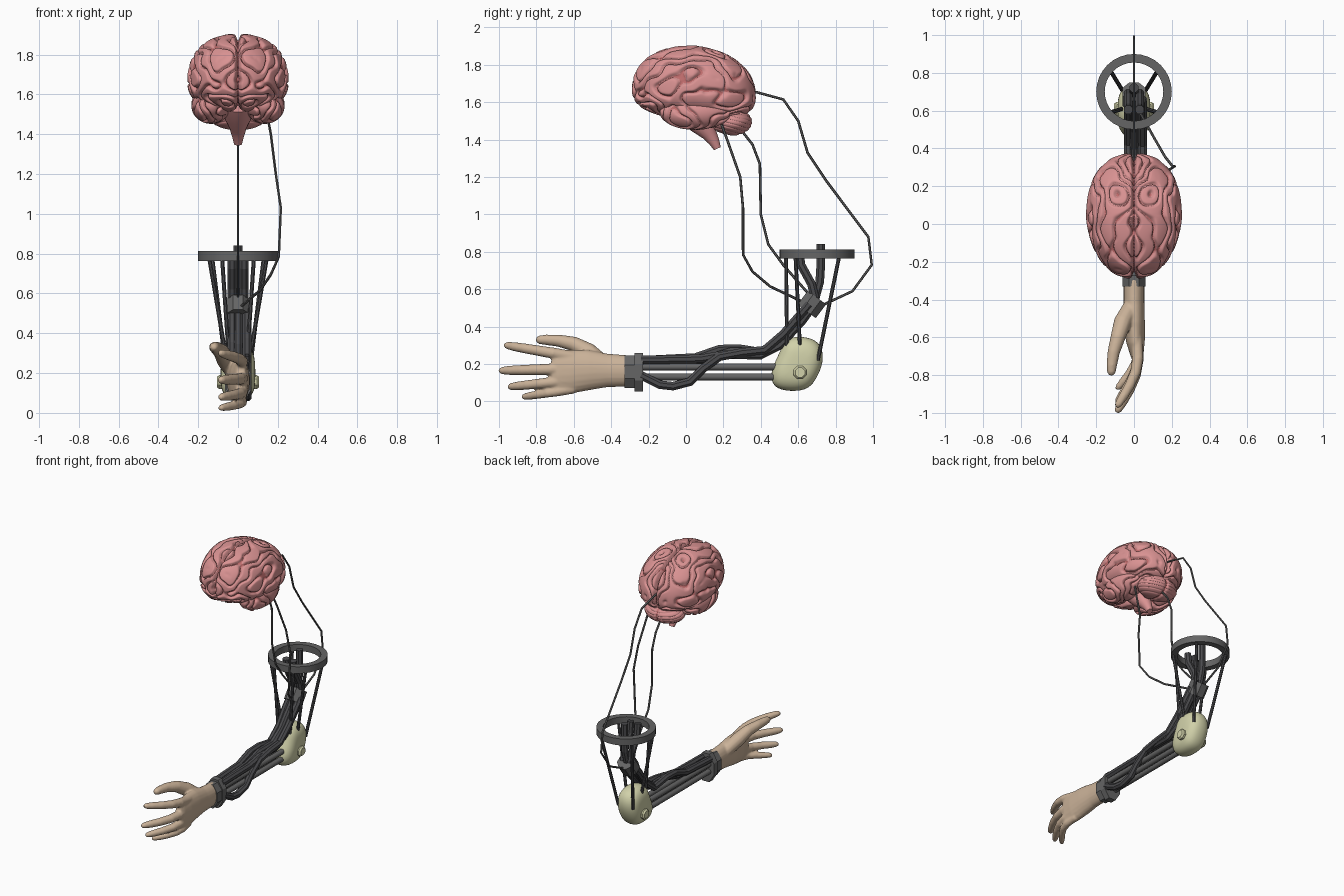
import bpy, bmesh, math
from mathutils import Vector, noise

if "Cube" in bpy.data.objects:
    bpy.data.objects.remove(bpy.data.objects["Cube"])


def material(name, rgb):
    m = bpy.data.materials.new(name)
    m.diffuse_color = (*rgb, 1)
    m.use_nodes = True
    m.node_tree.nodes["Principled BSDF"].inputs["Base Color"].default_value = m.diffuse_color
    return m


PINK = material("brain_pink", (0.70, 0.29, 0.29))
DEEP = material("groove_pink", (0.52, 0.15, 0.15))
SKIN = material("skin", (0.60, 0.45, 0.32))
BONE = material("pale_bone", (0.64, 0.64, 0.40))
GREY = material("mid_grey", (0.13, 0.13, 0.13))
DARK = material("dark_grey", (0.07, 0.07, 0.075))


def finish(name, bm, mats, smooth=None):
    bmesh.ops.recalc_face_normals(bm, faces=bm.faces)
    me = bpy.data.meshes.new(name)
    bm.to_mesh(me)
    bm.free()
    ob = bpy.data.objects.new(name, me)
    bpy.context.collection.objects.link(ob)
    for m in mats:
        me.materials.append(m)
    if smooth:
        bpy.ops.object.select_all(action='DESELECT')
        ob.select_set(True)
        bpy.context.view_layer.objects.active = ob
        bpy.ops.object.shade_smooth_by_angle(angle=math.radians(smooth))
    return ob


def add_tube(bm, pts, radii, sides=8):
    """Capped tube along pts; a radius may be (sideways, upright)."""
    pts = [Vector(p) for p in pts]
    if not isinstance(radii, (list, tuple)):
        radii = [radii] * len(pts)
    rings = []
    for i, p in enumerate(pts):
        t = (pts[min(i + 1, len(pts) - 1)] - pts[max(i - 1, 0)]).normalized()
        ref = Vector((0, 1, 0)) if abs(t.x) > 0.9 else Vector((1, 0, 0))
        side = (ref - t * ref.dot(t)).normalized()
        up = t.cross(side)
        r = radii[i]
        a, b = r if isinstance(r, tuple) else (r, r)
        ring = []
        for k in range(sides):
            w = 2 * math.pi * (k + 0.5) / sides
            ring.append(bm.verts.new(p + side * a * math.cos(w) + up * b * math.sin(w)))
        rings.append(ring)
    for A, B in zip(rings, rings[1:]):
        for k in range(sides):
            j = (k + 1) % sides
            bm.faces.new((A[k], A[j], B[j], B[k]))
    bm.faces.new(rings[0][::-1])
    bm.faces.new(rings[-1])


def tube(name, pts, radii, mat, sides=8, smooth=None):
    bm = bmesh.new()
    add_tube(bm, pts, radii, sides)
    return finish(name, bm, [mat], smooth)


# ---- brain: spheres shaped into lobes, with winding grooves pressed in
def groove(p):
    q = Vector((abs(p.x), p.y, p.z))
    s = math.sin(11 * noise.noise(q * 5) + 2.5 * noise.noise(q * 11 + Vector((3, 7, 1))))
    return math.exp(-(s / 0.38) ** 2)


def cerebrum_shape(d):
    e = 2.3
    d = d / sum(abs(c) ** e for c in d) ** (1 / e)
    x = 0.25 * d.x * (1 - 0.13 * max(0, -d.y))
    y = (0.33 if d.y > 0 else 0.325) * d.y
    z = (0.235 if d.z > 0 else 0.15) * d.z - 0.12 * max(0, y)
    return Vector((x, y + 0.04, z + 1.665))


def ellipsoid(centre, radii):
    return lambda d: Vector([c + r * k for c, r, k in zip(centre, radii, d)])


def lobe(name, shape, subdiv, depth, pattern, fissure=0.0):
    bm = bmesh.new()
    bmesh.ops.create_icosphere(bm, subdivisions=subdiv, radius=1)
    g = []
    for v in bm.verts:
        d = v.co.normalized()
        p = shape(d)
        k = pattern(p)
        f = math.exp(-(p.x / 0.011) ** 2) if fissure else 0
        g.append(max(k, f))
        v.co = p + d * (0.005 - depth * k - fissure * f)
    bm.verts.index_update()
    for face in bm.faces:
        face.material_index = int(sum(g[v.index] for v in face.verts) / 3 > 0.8)
    return finish(name, bm, [PINK, DEEP], 180)


lobe("cerebrum", cerebrum_shape, 7, 0.02, groove, 0.035)
for s, n in ((-1, "left"), (1, "right")):
    lobe(n + "_temporal_lobe", ellipsoid((s * 0.135, 0.05, 1.545), (0.095, 0.185, 0.088)),
         6, 0.017, groove)
lobe("cerebellum", ellipsoid((0, 0.245, 1.495), (0.145, 0.105, 0.07)), 6, 0.005,
     lambda p: math.exp(-(math.sin(p.z * 150 + p.y * 40) / 0.4) ** 2) * 0.75, 0.012)
tube("brainstem", [(0, 0.03, 1.56), (0, 0.08, 1.49), (0, 0.125, 1.43), (0, 0.15, 1.39), (0, 0.168, 1.352)],
     [0.085, 0.07, 0.042, 0.03, 0.02], PINK, 16, 60)

# ---- hand: palm, thumb and fingers fused by a remesh
bm = bmesh.new()
add_tube(bm, [(0, -0.29, 0.163), (0, -0.42, 0.166), (0, -0.52, 0.168), (0.008, -0.62, 0.16),
              (0.015, -0.69, 0.155), (0.015, -0.72, 0.155)],
         [(0.055, 0.083), (0.055, 0.09), (0.058, 0.108), (0.05, 0.118), (0.036, 0.112), (0.025, 0.095)], 20)
add_tube(bm, [(-0.015, -0.44, 0.2), (-0.06, -0.52, 0.265), (-0.085, -0.6, 0.308), (-0.108, -0.68, 0.325),
              (-0.118, -0.75, 0.33), (-0.12, -0.785, 0.33), (-0.12, -0.802, 0.33)],
         [0.045, 0.048, 0.04, 0.033, 0.028, 0.023, 0.012], 12)
# each finger: base z, tip z, tip y, thickness
for z0, z1, y1, r in ((0.24, 0.302, -0.97, 0.029), (0.175, 0.165, -0.998, 0.03),
                      (0.115, 0.078, -0.95, 0.028), (0.067, 0.024, -0.875, 0.025)):
    y0 = -0.6
    path, rad = [], []
    for t, x, k in ((0, 0.015, 1), (0.3, 0.02, 1.05), (0.5, 0.008, 0.98), (0.7, -0.025, 0.92),
                    (0.86, -0.06, 0.84), (0.96, -0.083, 0.68), (1, -0.092, 0.4)):
        path.append((x, y0 + (y1 - y0) * t, z0 + (z1 - z0) * t))
        rad.append(r * k)
    add_tube(bm, path, rad, 12)
hand = finish("hand", bm, [SKIN])
rm = hand.modifiers.new("fuse", 'REMESH')
rm.mode = 'VOXEL'
rm.voxel_size = 0.007
rm.use_smooth_shade = True
sm = hand.modifiers.new("soften", 'SMOOTH')
sm.factor = 0.5
sm.iterations = 4

# ---- wrist cuff with a wider flange
tube("wrist_cuff", [(0, -0.33, 0.158), (0, -0.27, 0.158)], [(0.066, 0.094)] * 2, GREY)
tube("wrist_flange", [(0, -0.275, 0.156), (0, -0.23, 0.156)], [(0.072, 0.112)] * 2, GREY)

# ---- forearm rods
for i, (x, z) in enumerate(((-0.026, 0.185), (0.026, 0.185), (-0.026, 0.132), (0.026, 0.132))):
    tube(f"forearm_rod_{i + 1}", [(x, -0.24, z), (x, 0.5, z)], 0.019, GREY, 10, 40)

# ---- muscle tubes running from the cuff to the clamp
muscles = {
    "upper_left_muscle": (-0.03, [(-0.24, 0.22), (0.05, 0.235), (0.18, 0.28), (0.28, 0.283), (0.42, 0.262),
                                  (0.52, 0.34), (0.6, 0.45), (0.69, 0.55)]),
    "upper_right_muscle": (0.03, [(-0.24, 0.222), (0.08, 0.228), (0.2, 0.25), (0.4, 0.248), (0.5, 0.3),
                                  (0.62, 0.43), (0.7, 0.54)]),
    "lower_muscle": (0.045, [(-0.24, 0.14), (-0.14, 0.09), (-0.07, 0.082), (0.02, 0.105), (0.09, 0.175),
                             (0.18, 0.24), (0.3, 0.262), (0.42, 0.275), (0.52, 0.36), (0.66, 0.52)]),
    "middle_muscle": (0.0, [(-0.24, 0.2), (0.1, 0.225), (0.24, 0.265), (0.4, 0.265), (0.5, 0.33), (0.68, 0.54)]),
    # tubes rising from the clamp into the ring
    "front_left_tendon": (-0.03, [(0.69, 0.55), (0.67, 0.63), (0.615, 0.73), (0.605, 0.81)]),
    "front_right_tendon": (0.03, [(0.69, 0.55), (0.67, 0.63), (0.615, 0.73), (0.605, 0.81)]),
    "back_tendon": (0.0, [(0.69, 0.55), (0.715, 0.64), (0.72, 0.72), (0.72, 0.842)]),
}
for n, (x, yz) in muscles.items():
    tube(n, [(x, y, z) for y, z in yz], 0.025, DARK)
tube("clamp", [(0, 0.645, 0.482), (0, 0.70, 0.556)], 0.066, GREY)

# ---- elbow: side outline lofted across x and rounded
outline = [(0.455, 0.17), (0.46, 0.09), (0.52, 0.058), (0.64, 0.058), (0.69, 0.11), (0.735, 0.21),
           (0.725, 0.3), (0.66, 0.345), (0.53, 0.345), (0.51, 0.27)]
bm = bmesh.new()
rings = []
for x, k in ((-0.088, 0.45), (-0.072, 0.8), (-0.035, 1.03), (0.035, 1.03), (0.072, 0.8), (0.088, 0.45)):
    rings.append([bm.verts.new((x, 0.6 + (y - 0.6) * k, 0.2 + (z - 0.2) * k)) for y, z in outline])
for A, B in zip(rings, rings[1:]):
    for k in range(10):
        j = (k + 1) % 10
        bm.faces.new((A[k], A[j], B[j], B[k]))
bm.faces.new(rings[0])
bm.faces.new(rings[-1])
elbow = finish("elbow", bm, [BONE], 180)
elbow.modifiers.new("round", 'SUBSURF').levels = 2
for s, n in ((-1, "left"), (1, "right")):
    tube(n + "_elbow_knob", [(s * 0.06, 0.61, 0.155), (s * 0.095, 0.61, 0.155), (s * 0.106, 0.61, 0.155)],
         [0.038, 0.038, 0.028], BONE)

# ---- shoulder ring and its struts
bm = bmesh.new()
N = 32
loops = []
for i in range(N):
    a = 2 * math.pi * i / N
    loops.append([bm.verts.new((r * math.cos(a), 0.7 + r * math.sin(a), z))
                  for r, z in ((0.2, 0.764), (0.2, 0.813), (0.155, 0.813), (0.155, 0.764))])
for i in range(N):
    A, B = loops[i], loops[(i + 1) % N]
    for k in range(4):
        j = (k + 1) % 4
        bm.faces.new((A[k], A[j], B[j], B[k]))
finish("shoulder_ring", bm, [GREY], 30)
for s, n in ((-1, "left"), (1, "right")):
    for m, a, b in (("front", (0.08, 0.535, 0.78), (0.045, 0.54, 0.26)),
                    ("middle", (0.145, 0.585, 0.78), (0.06, 0.61, 0.28)),
                    ("back", (0.13, 0.82, 0.78), (0.06, 0.705, 0.22))):
        tube(f"{n}_{m}_strut", [(s * a[0], *a[1:]), (s * b[0], *b[1:])], 0.011, DARK)

# ---- nerve cables from the brain to the clamp
tube("rear_cable", [(0, y, z) for y, z in (
    (0.33, 1.66), (0.38, 1.653), (0.52, 1.615), (0.6, 1.5), (0.65, 1.33), (0.75, 1.18),
    (0.975, 0.88), (0.993, 0.73), (0.89, 0.59), (0.74, 0.52))], 0.007, GREY, 6)
tube("middle_cable", [(0, y, z) for y, z in (
    (0.28, 1.47), (0.355, 1.375), (0.395, 1.27), (0.4, 1.0), (0.44, 0.84), (0.52, 0.73), (0.66, 0.57))],
     0.007, GREY, 6)
tube("side_cable", [(0.15, 0.19, 1.48), (0.165, 0.22, 1.4), (0.19, 0.29, 1.2), (0.215, 0.305, 1.03),
                    (0.205, 0.305, 0.785), (0.165, 0.355, 0.695), (0.11, 0.45, 0.615), (0.01, 0.63, 0.53)],
     0.007, GREY, 6)
